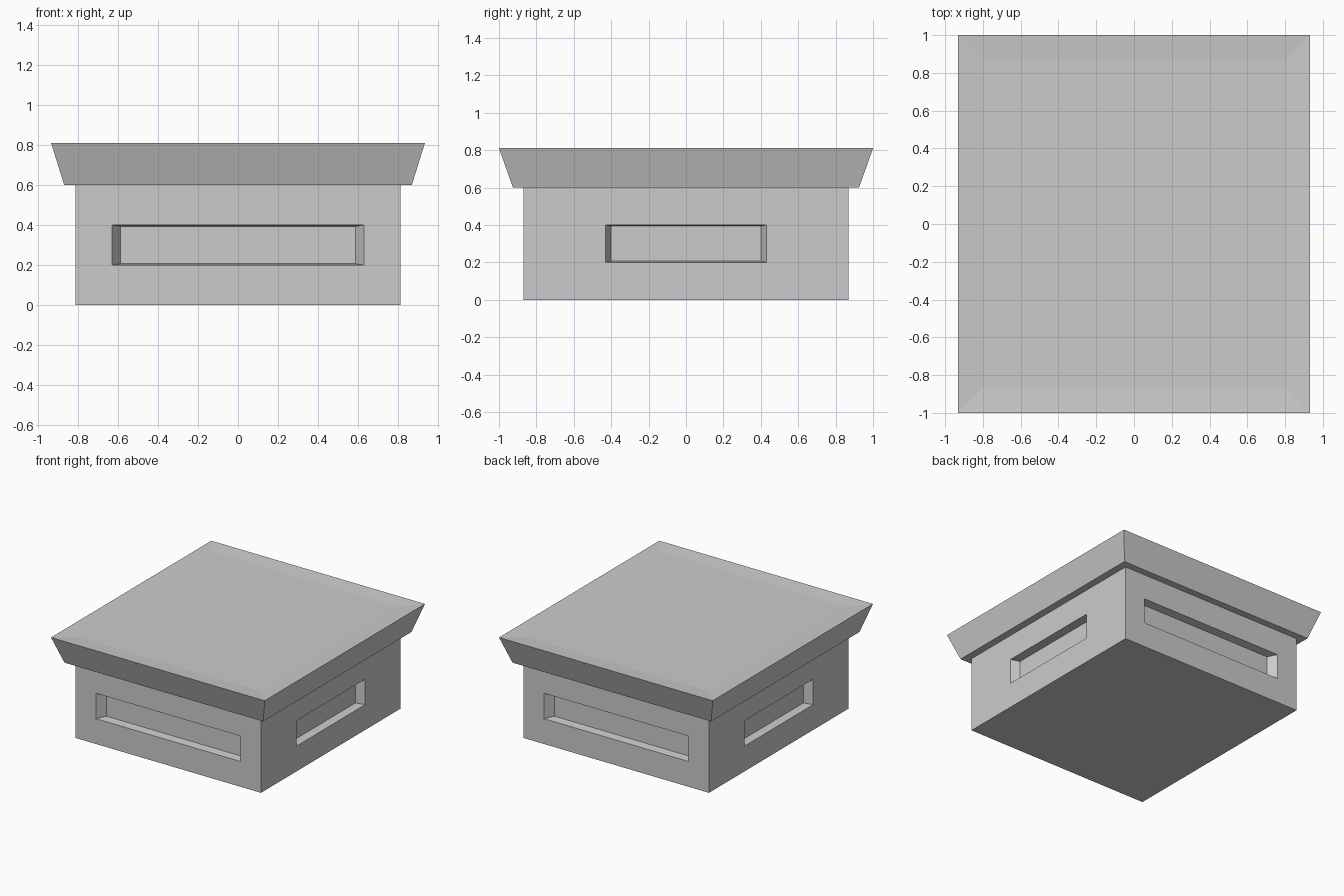
import bpy
import bmesh
from mathutils import Vector

cube = bpy.data.objects.get("Cube")
if cube:
    bpy.data.objects.remove(cube)

stone = bpy.data.materials.new("stone_grey")
stone.use_nodes = True
stone.diffuse_color = (0.6, 0.6, 0.6, 1)
stone.node_tree.nodes["Principled BSDF"].inputs["Base Color"].default_value = (0.6, 0.6, 0.6, 1)

TAPER = 0.93  # recesses and cap narrow by the same ratio


def box(bm, half, z0, z1):
    bmesh.ops.create_cube(bm, size=2)
    for v in bm.verts:
        v.co = Vector((v.co.x * half[0], v.co.y * half[1], z1 if v.co.z > 0 else z0))
    bm.normal_update()


def step_face(bm, face, half, depth):
    """Inset a face to the given half sizes about its centre, then sink it."""
    normal, centre = face.normal.copy(), face.calc_center_median()
    bmesh.ops.inset_individual(bm, faces=[face], thickness=0.01)
    for v in face.verts:
        d = v.co - centre
        for i in range(3):
            if abs(normal[i]) < 0.5:
                d[i] = half[i] if d[i] > 0 else -half[i]
        v.co = centre + d - normal * depth


def finish(bm, name):
    bmesh.ops.recalc_face_normals(bm, faces=bm.faces)
    mesh = bpy.data.meshes.new(name)
    bm.to_mesh(mesh)
    bm.free()
    mesh.materials.append(stone)
    bpy.context.collection.objects.link(bpy.data.objects.new(name, mesh))


# Base block with a tapered recess in each of the four walls
bm = bmesh.new()
box(bm, (0.81, 0.87), 0, 0.6)
opening = Vector((0.63, 0.43, 0.1))
for wall in [f for f in bm.faces if abs(f.normal.z) < 0.5]:
    step_face(bm, wall, opening, 0)
    step_face(bm, wall, opening * TAPER, 0.065)
finish(bm, "base_block")

# Flared cap with a shallow dished top
bm = bmesh.new()
box(bm, (0.933, 1.0), 0.6, 0.81)
for v in bm.verts:
    if v.co.z < 0.7:
        v.co.x *= TAPER
        v.co.y *= TAPER - 0.005
top = max(bm.faces, key=lambda f: f.calc_center_median().z)
step_face(bm, top, (0.8, 0.87, 0), 0.01)
finish(bm, "flared_cap")
